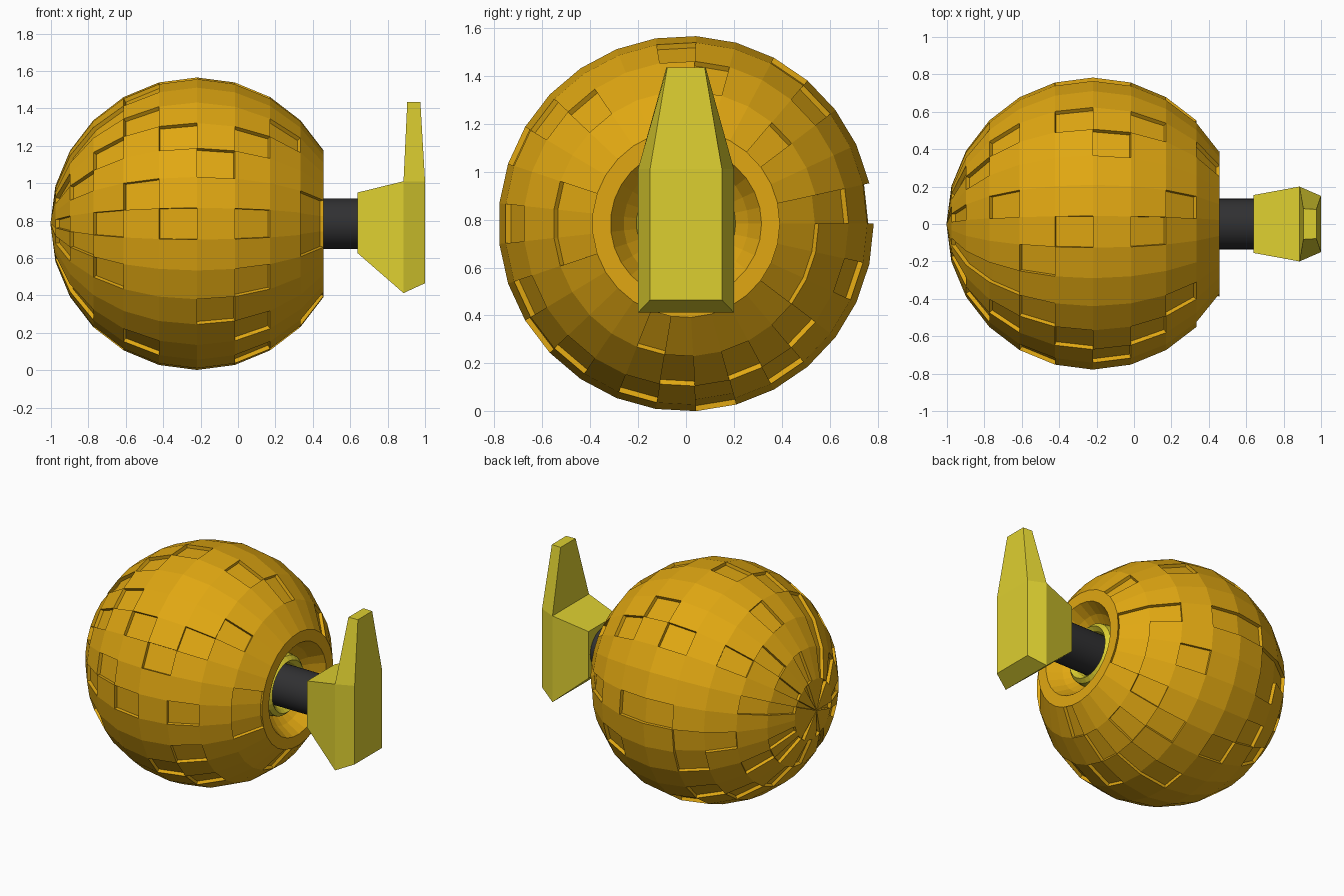
import bpy, bmesh
from math import sin, cos, radians, tau
from mathutils import Vector

if "Cube" in bpy.data.objects:
    bpy.data.objects.remove(bpy.data.objects["Cube"], do_unlink=True)

CENTRE = Vector((-0.22, 0, 0.783))
RADIUS = 0.783
SEGS = 29


def material(name, rgb):
    m = bpy.data.materials.new(name)
    m.use_nodes = True
    m.diffuse_color = (*rgb, 1)
    m.node_tree.nodes["Principled BSDF"].inputs["Base Color"].default_value = (*rgb, 1)
    return m


gold = material("gold", (0.75, 0.39, 0.006))
yellow = material("yellow", (0.72, 0.62, 0.03))
black = material("charcoal", (0.03, 0.03, 0.032))


def finish(name, bm, mat):
    bmesh.ops.recalc_face_normals(bm, faces=bm.faces)
    mesh = bpy.data.meshes.new(name)
    bm.to_mesh(mesh)
    bm.free()
    mesh.materials.append(mat)
    ob = bpy.data.objects.new(name, mesh)
    bpy.context.collection.objects.link(ob)
    return ob


def lathe(profile, segs, closed=False):
    """Turn (x, radius) points about the x axis; returns bmesh and faces by (ring, segment)."""
    bm = bmesh.new()
    loops = []
    for x, r in profile:
        if r < 1e-5:
            loops.append([bm.verts.new((x, 0, CENTRE.z))] * segs)
        else:
            loops.append([bm.verts.new((x, r * cos(tau * k / segs), CENTRE.z + r * sin(tau * k / segs)))
                          for k in range(segs)])
    pairs = list(zip(loops, loops[1:]))
    if closed:
        pairs.append((loops[-1], loops[0]))
    faces = {}
    for i, (a, b) in enumerate(pairs):
        for k in range(segs):
            n = (k + 1) % segs
            corners = list(dict.fromkeys((a[k], a[n], b[n], b[k])))
            faces[i, k] = bm.faces.new(corners)
    return bm, faces


# Faceted ball with a flat rim and a hollow socket
ball = [(CENTRE.x - RADIUS * cos(radians(a)), RADIUS * sin(radians(a))) for a in range(0, 151, 15)]
socket = [(ball[-1][0], 0.315), (0.37, 0.26), (0.31, 0.2), (0.31, 0)]
bm, faces = lathe(ball + socket, SEGS)

# Sunken panels, listed as segments per ring from the pole to the rim
PANELS = {
    0: (2, 5, 10, 15, 20, 24),
    1: (1, 3, 6, 9, 11, 14, 16, 19, 22, 25, 27),
    2: (1, 4, 9, 12, 15, 19, 23, 26),
    3: (3, 6, 9, 11, 14, 16, 21, 24, 28),
    4: (8, 10, 13, 19, 25, 27, 28),
    5: (0, 3, 7, 11, 14, 24),
    6: (0, 4, 12, 17, 22),
    7: (3, 7, 11, 14, 16, 18, 20, 22, 24, 27),
    8: (0, 6, 10, 21, 23, 25),
    9: (0, 3, 13, 14, 15, 20, 26, 27, 28),
}
sunk = [faces[ring, seg] for ring, segs in PANELS.items() for seg in segs]
geom = bmesh.ops.extrude_face_region(bm, geom=sunk)["geom"]
for v in geom:
    if isinstance(v, bmesh.types.BMVert):
        v.co = CENTRE + (v.co - CENTRE) * 0.971
leftover = [f for f in sunk if f.is_valid]
if leftover:
    bmesh.ops.delete(bm, geom=leftover, context='FACES')
finish("panelled_ball", bm, gold)

# Collar around the shaft
bm, _ = lathe([(0.3, 0.21), (0.36, 0.2), (0.385, 0.175), (0.36, 0.15), (0.3, 0.13)], SEGS, closed=True)
finish("socket_collar", bm, yellow)

# Shaft
bm, _ = lathe([(0.3, 0), (0.3, 0.136), (0.66, 0.136), (0.66, 0)], 32)
shaft = finish("shaft", bm, black)
bpy.context.view_layer.objects.active = shaft
shaft.select_set(True)
bpy.ops.object.shade_smooth_by_angle(angle=radians(30))

# Head: plates widening outwards, bevelled face, tapered fin on top
bm = bmesh.new()


def rect(x, half, low, high):
    return [bm.verts.new((x, y, z)) for y, z in ((-half, low), (half, low), (half, high), (-half, high))]


neck = rect(0.64, 0.155, 0.625, 0.95)
middle = rect(0.885, 0.2, 0.412, 1.01)
face = rect(1.0, 0.15, 0.465, 1.01)
tip = [bm.verts.new((x, y, 1.435)) for x, y in ((0.905, 0.082), (0.905, -0.082), (0.975, -0.078), (0.975, 0.078))]
fin_base = [middle[2], middle[3], face[3], face[2]]
for a, b, sides in ((neck, middle, range(4)), (middle, face, (0, 1, 3)), (fin_base, tip, range(4))):
    for i in sides:
        j = (i + 1) % 4
        bm.faces.new((a[i], a[j], b[j], b[i]))
for cap in (neck, face, tip):
    bm.faces.new(cap)
finish("finned_head", bm, yellow)
